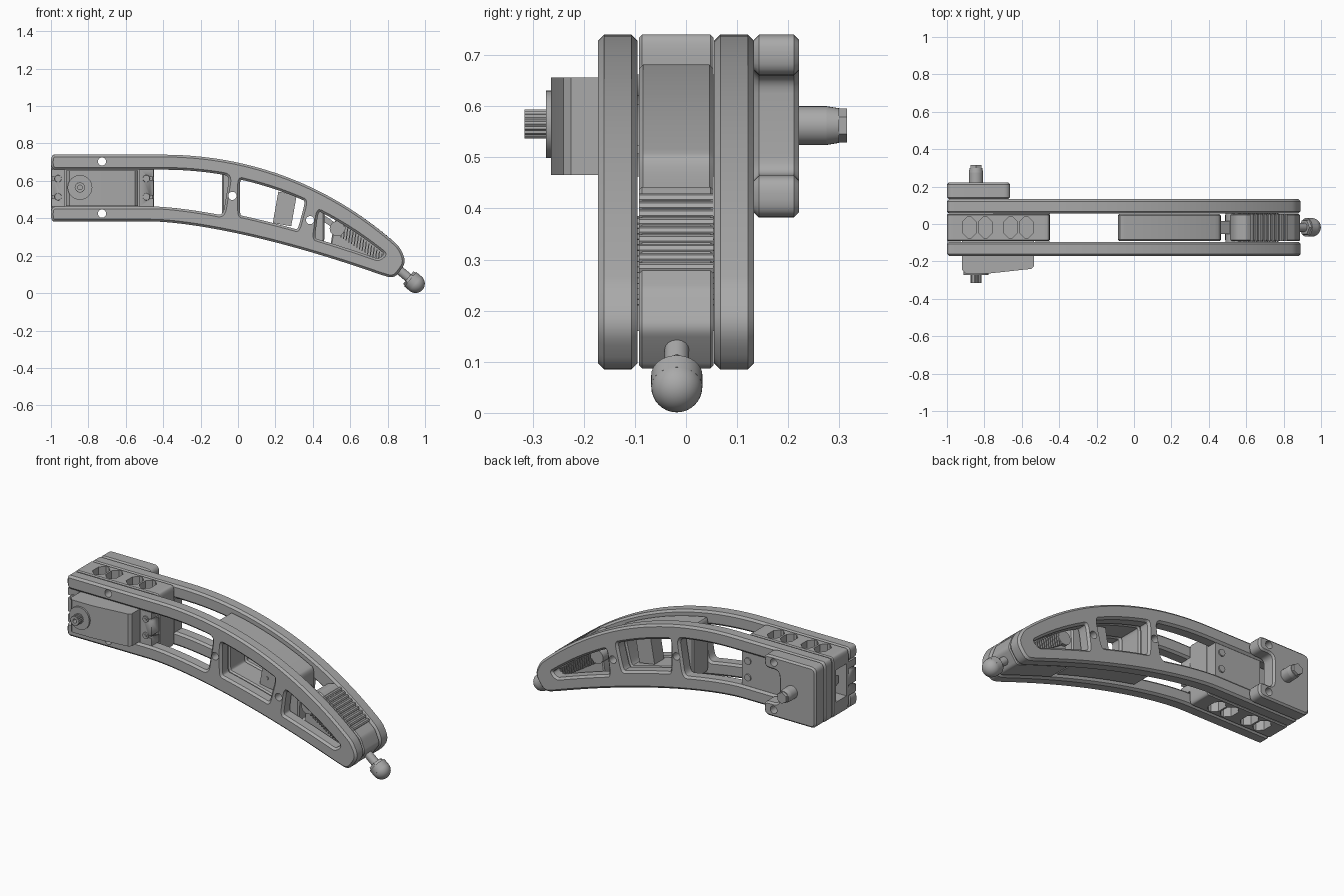
import bpy, bmesh, math
from mathutils import Vector

if "Cube" in bpy.data.objects:
    bpy.data.objects.remove(bpy.data.objects["Cube"], do_unlink=True)

grey = bpy.data.materials.new("plain grey")
grey.use_nodes = True
grey.diffuse_color = (0.4, 0.4, 0.4, 1)
grey.node_tree.nodes["Principled BSDF"].inputs["Base Color"].default_value = (0.4, 0.4, 0.4, 1)
MID = -0.018                      # centre of the arm's thickness
AXLE_X, AXLE_Z = -0.845, 0.565    # drive axle


def finish(ob, name, angle=35):
    ob.name = name
    ob.data.materials.clear()
    ob.data.materials.append(grey)
    bpy.ops.object.select_all(action='DESELECT')
    ob.select_set(True)
    bpy.context.view_layer.objects.active = ob
    bpy.ops.object.shade_smooth_by_angle(angle=math.radians(angle))
    return ob


def fillet(pts, r, steps=5):
    """Round the sharp corners of a closed 2D loop."""
    pts, out = [Vector(p) for p in pts], []
    for i, p in enumerate(pts):
        a, b = pts[i - 1] - p, pts[(i + 1) % len(pts)] - p
        if a.angle(b) > math.radians(160):
            out.append(p)
            continue
        s = p + a.normalized() * min(r, a.length * 0.45)
        e = p + b.normalized() * min(r, b.length * 0.45)
        for k in range(steps + 1):
            t = k / steps
            out.append(s * (1 - t) ** 2 + p * 2 * t * (1 - t) + e * t ** 2)
    return out


def circle(x, z, r, n=20):
    return [(x + r * math.cos(k * math.tau / n), z + r * math.sin(k * math.tau / n)) for k in range(n)]


def prism(name, loop, rings, upright=True):
    """Loft a 2D loop through (outward offset, height) rings along y, or along z."""
    pts = [Vector(p) for p in loop]
    if sum(pts[i - 1].cross(p) for i, p in enumerate(pts)) < 0:
        pts.reverse()
    bm, rows, n = bmesh.new(), [], len(pts)
    for off, h in rings:
        row = []
        for i, p in enumerate(pts):
            a, b = (p - pts[i - 1]).normalized(), (pts[(i + 1) % n] - p).normalized()
            q = p + Vector((a.y + b.y, -a.x - b.x)) * off / (1 + a.dot(b))
            row.append(bm.verts.new((q.x, h, q.y) if upright else (q.x, q.y, h)))
        rows.append(row)
    for lower, upper in zip(rows, rows[1:]):
        for i in range(n):
            bm.faces.new((lower[i - 1], lower[i], upper[i], upper[i - 1]))
    bm.faces.new(rows[0])
    bm.faces.new(rows[-1])
    bmesh.ops.recalc_face_normals(bm, faces=bm.faces)
    me = bpy.data.meshes.new(name)
    bm.to_mesh(me)
    bm.free()
    ob = bpy.data.objects.new(name, me)
    bpy.context.collection.objects.link(ob)
    return finish(ob, name)


def cut(ob, cutter):
    mod = ob.modifiers.new("cut", 'BOOLEAN')
    mod.operation, mod.object, mod.solver = 'DIFFERENCE', cutter, 'EXACT'
    bpy.context.view_layer.objects.active = ob
    bpy.ops.object.modifier_apply(modifier=mod.name)
    bpy.data.objects.remove(cutter, do_unlink=True)


def slab(name, outline, lo, hi, b, windows=(), holes=()):
    """Chamfered plate with chamfered windows and plain round holes."""
    ob = prism(name, outline, [(-b, lo), (0, lo + b), (0, hi - b), (-b, hi)])
    for w in windows:
        cut(ob, prism("window_cutter", w, [(2 * b, lo - b), (0, lo + b), (0, hi - b), (2 * b, hi + b)]))
    for x, z in holes:
        cut(ob, prism("hole_cutter", circle(x, z, 0.022), [(0, lo - 0.01), (0, hi + 0.01)]))
    return finish(ob, name)


def rod(name, p, q, r, r2=None, n=20):
    p, q = Vector(p), Vector(q)
    bpy.ops.mesh.primitive_cone_add(vertices=n, radius1=r, radius2=r if r2 is None else r2,
                                    depth=(q - p).length, location=(p + q) / 2)
    ob = bpy.context.object
    ob.rotation_euler = (q - p).to_track_quat('Z', 'Y').to_euler()
    return finish(ob, name)


def box(name, loc, size, tilt=0):
    bpy.ops.mesh.primitive_cube_add(size=1, location=loc, rotation=(0, tilt, 0))
    bpy.context.object.scale = size
    return finish(bpy.context.object, name)


# The arm's upper and lower edges
def top(x):
    d = max(0, x + 0.4)
    return 0.74 - 0.26 * d ** 2 - 0.03 * d ** 4


def low(x):
    return 0.383 - 0.213 * max(0, x + 0.45) ** 1.5


def span(f, a, b, off, n=16):
    return [(a + (b - a) * k / n, f(a + (b - a) * k / n) + off) for k in range(n + 1)]


def band(t0, t1, b0, b1, t, b, r=0.04):
    return fillet(span(top, t0, t1, -t) + span(low, b1, b0, b), r)


# Side plates: the front one is open at its end for the servo
window_1 = band(-0.9, -0.045, -0.9, -0.08, 0.08, 0.08)
window_2 = band(0.01, 0.36, 0.01, 0.32, 0.088, 0.1)
window_3 = band(0.43, 0.785, 0.41, 0.75, 0.108, 0.08)
holes = [(-0.727, 0.704), (-0.727, 0.425), (-0.03, 0.52), (0.385, 0.39)]
rim = span(top, -1, 0.866, 0, 40) + [(0.9, 0.165), (0.836, 0.077)] + span(low, 0.76, -1, 0, 40)
slot = span(low, -1, -0.08, 0.08) + span(top, -0.045, -1, -0.08)
slab("front_side_plate", fillet(rim + slot, 0.04), -0.172, -0.095, 0.012, [window_2, window_3], holes)
slab("back_side_plate", fillet(rim, 0.045), 0.055, 0.133, 0.012, [window_1, window_2, window_3], holes)

# Base block between the plates, with pockets above, below and at the end
base = slab("base_block", band(-1, -0.45, -1, -0.45, 0, 0, 0.05), -0.092, 0.054, 0.006, (), holes[:2])
for x in (-0.88, -0.795, -0.66, -0.575):
    w, h, c = 0.037, 0.057, 0.028
    octagon = [(x + sx * a, MID + sy * b) for sx, sy, a, b in
               ((1, 1, w, h - c), (1, 1, w - c, h), (-1, 1, w - c, h), (-1, 1, w, h - c),
                (-1, -1, w, h - c), (-1, -1, w - c, h), (1, -1, w - c, h), (1, -1, w, h - c))]
    for lo, hi in ((0.67, 0.8), (0.3, 0.455)):
        cut(base, prism("pocket_cutter", octagon, [(0, lo), (0, hi)], False))
cut(base, box("end_cutter", (-1, MID, 0.565), (0.22, 0.1, 0.19)))
finish(base, "base_block")
rod("end_boss", (-0.88, MID, 0.565), (-0.96, MID, 0.565), 0.04, n=6)

# Servo with slotted mounting ears, horn disc and splined shaft
body = [(-0.92, -0.09), (-0.92, -0.245), (-0.9, -0.264), (-0.77, -0.264), (-0.55, -0.24),
        (-0.535, -0.225), (-0.535, -0.09)]
prism("servo_body", body, [(0, 0.465), (0, 0.656)], False)
for name, x, w, edge in (("outer", -0.962, 0.07, -1), ("inner", -0.49, 0.075, -0.45)):
    ear = box(name + "_servo_ear", (x, -0.125, 0.562), (w, 0.07, 0.2))
    for z in (0.515, 0.612):
        cut(ear, box("notch_cutter", (edge, -0.125, z), (0.04, 0.1, 0.016)))
        rod(name + "_ear_screw", (x, -0.15, z), (x, -0.166, z), 0.021, 0.018)
        rod(name + "_ear_screw_tip", (x, -0.16, z), (x, -0.17, z), 0.009, n=6)
rod("servo_disc", (AXLE_X, -0.25, AXLE_Z), (AXLE_X, -0.274, AXLE_Z), 0.066, n=32)
spline = [(x + (AXLE_X - x) * 0.1 * (k % 2), z + (AXLE_Z - z) * 0.1 * (k % 2))
          for k, (x, z) in enumerate(circle(AXLE_X, AXLE_Z, 0.029, 36))]
shaft = prism("servo_spline", spline, [(0, -0.316), (0, -0.26)])
cut(shaft, prism("bore_cutter", circle(AXLE_X, AXLE_Z, 0.012), [(0, -0.33), (0, -0.29)]))

# Back bracket and bearing cover with two lobes
box("back_bracket", (-0.6, 0.085, 0.562), (0.3, 0.07, 0.2))
for z in (0.515, 0.612):
    rod("bracket_screw", (-0.49, 0.11, z), (-0.49, 0.128, z), 0.02)
cover = [(-1, 0.382), (-1, 0.74), (-0.662, 0.74), (-0.662, 0.66), (-0.76, 0.66),
         (-0.76, 0.465), (-0.662, 0.465), (-0.662, 0.382)]
slab("bearing_cover", fillet(cover, 0.035), 0.133, 0.221, 0.01, (), holes[:2])
rod("bearing_pin", (AXLE_X, 0.2, 0.562), (AXLE_X, 0.275, 0.562), 0.038, n=28)
rod("bearing_pin_taper", (AXLE_X, 0.275, 0.562), (AXLE_X, 0.299, 0.562), 0.038, 0.034, n=28)
rod("bearing_pin_nut", (AXLE_X, 0.299, 0.562), (AXLE_X, 0.315, 0.562), 0.033, n=6)

# Middle spacer frame with a small sensor box in its window
slab("middle_spacer", band(-0.085, 0.465, -0.085, 0.46, 0.03, 0.025, 0.05), -0.092, 0.054, 0.008,
     [window_2], holes[2:])
box("sensor_box", (0.25, MID, 0.45), (0.1, 0.09, 0.17), math.radians(10))
for z in (0.42, 0.485):
    rod("sensor_rivet", (0.235, -0.06, z), (0.235, -0.068, z), 0.009, n=12)

# Fingertip block with ribbed grip on top and on both sides
tip_outline = (span(top, 0.595, 0.862, -0.008) + [(0.892, 0.165), (0.832, 0.082)]
               + span(low, 0.76, 0.485, 0.008) + [(0.515, 0.38), (0.54, 0.425)])
slab("tip_block", fillet(tip_outline, 0.02), -0.092, 0.054, 0.006)
box("tip_link", (0.48, MID, 0.385), (0.09, 0.07, 0.03), 0.6)
for k in range(9):
    x = 0.63 + k * 0.0225
    rod("grip_rib", (x, -0.092, top(x) - 0.013), (x, 0.054, top(x) - 0.013), 0.012, n=8)
for k in range(17):
    x = 0.54 + k * 0.0142
    z = 0.345 - (x - 0.54) * 0.7
    box("side_rib", (x, MID, z), (0.006, 0.18, 0.075 - k * 0.0015), math.radians(8))
rod("side_boss", (0.53, -0.11, 0.345), (0.53, 0.073, 0.345), 0.04)

# Tip pin with domed end
axis = Vector((0.77, 0, -0.64))
ball = Vector((0.949, MID, 0.051))
rod("tip_pin", ball - axis * 0.15, ball, 0.024, n=16)
rod("dome_collar", ball - axis * 0.05, ball - axis * 0.034, 0.042, 0.047, n=6)
rod("dome_barrel", ball - axis * 0.036, ball, 0.05, n=32)
bpy.ops.mesh.primitive_uv_sphere_add(segments=32, ring_count=16, radius=0.05, location=ball)
finish(bpy.context.object, "dome_end", 60)
